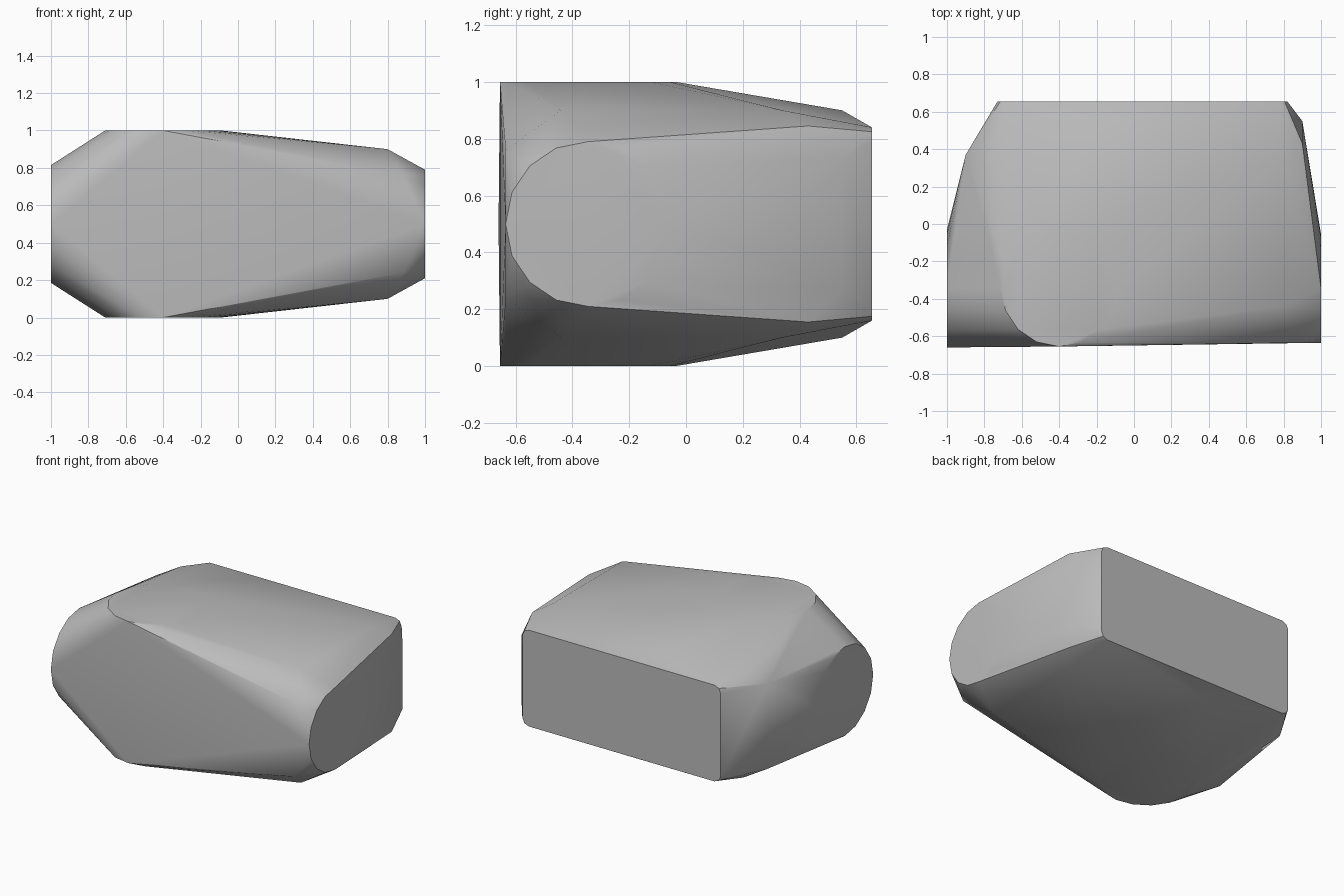
import bpy, bmesh
from math import cos, sin, pi
from mathutils import Vector

cube = bpy.data.objects.get("Cube")
if cube:
    bpy.data.objects.remove(cube, do_unlink=True)

MID = 0.5       # height of the mirror plane
AXIS_Y = -0.345  # depth shared by the round ends


def ring(centre, u, v, radius, count=16):
    """Points of a circle spanned by the directions u and v."""
    return [Vector(centre) + radius * (cos(2 * pi * i / count) * Vector(u)
            + sin(2 * pi * i / count) * Vector(v)) for i in range(count)]


def mirrored(points):
    """Points given by x, y and height offset, above and below the mirror plane."""
    return [Vector((x, y, MID + s * h)) for x, y, h in points for s in (1, -1)]


X, Y, Z = (1, 0, 0), (0, 1, 0), (0, 0, 1)

# Round ends: top, bottom and both sides
points = ring((-0.4, AXIS_Y, 1), X, Y, 0.31) + ring((-0.4, AXIS_Y, 0), X, Y, 0.31)
points += ring((-1, AXIS_Y, MID), Y, Z, 0.315) + ring((1, AXIS_Y, MID), Y, Z, 0.29)

# Back plate with rounded corners
for x, side in ((-0.73, 1), (0.82, -1)):
    points += mirrored([(x, 0.655, 0.29), (x + side * 0.015, 0.655, 0.325),
                        (x + side * 0.05, 0.655, 0.34)])

# Shoulders between the round ends and the back plate
points += mirrored([(0.885, -0.635, 0.26), (0.8, -0.44, 0.4), (0.8, 0.34, 0.4),
                    (-0.16, 0.55, 0.4), (0.9, 0.43, 0.345), (0.9, 0.55, 0.23),
                    (-0.9, 0.37, 0.3), (-0.75, 0.43, 0.38)])

# Taut shell around all the points
bm = bmesh.new()
for p in points:
    bm.verts.new(p)
hull = bmesh.ops.convex_hull(bm, input=bm.verts)
loose = {g for g in hull["geom_interior"] + hull["geom_unused"]
         if isinstance(g, bmesh.types.BMVert)}
bmesh.ops.delete(bm, geom=list(loose), context="VERTS")
bmesh.ops.dissolve_limit(bm, angle_limit=0.01, verts=bm.verts, edges=bm.edges)
bmesh.ops.recalc_face_normals(bm, faces=bm.faces)
mesh = bpy.data.meshes.new("shell")
bm.to_mesh(mesh)
bm.free()
shell = bpy.data.objects.new("shell", mesh)
bpy.context.collection.objects.link(shell)

# Plain grey finish
grey = bpy.data.materials.new("light_grey")
grey.use_nodes = True
colour = (0.5, 0.5, 0.5, 1)
grey.diffuse_color = colour
grey.node_tree.nodes["Principled BSDF"].inputs["Base Color"].default_value = colour
mesh.materials.append(grey)

bpy.context.view_layer.objects.active = shell
shell.select_set(True)
bpy.ops.object.shade_smooth_by_angle(angle=pi / 6)
